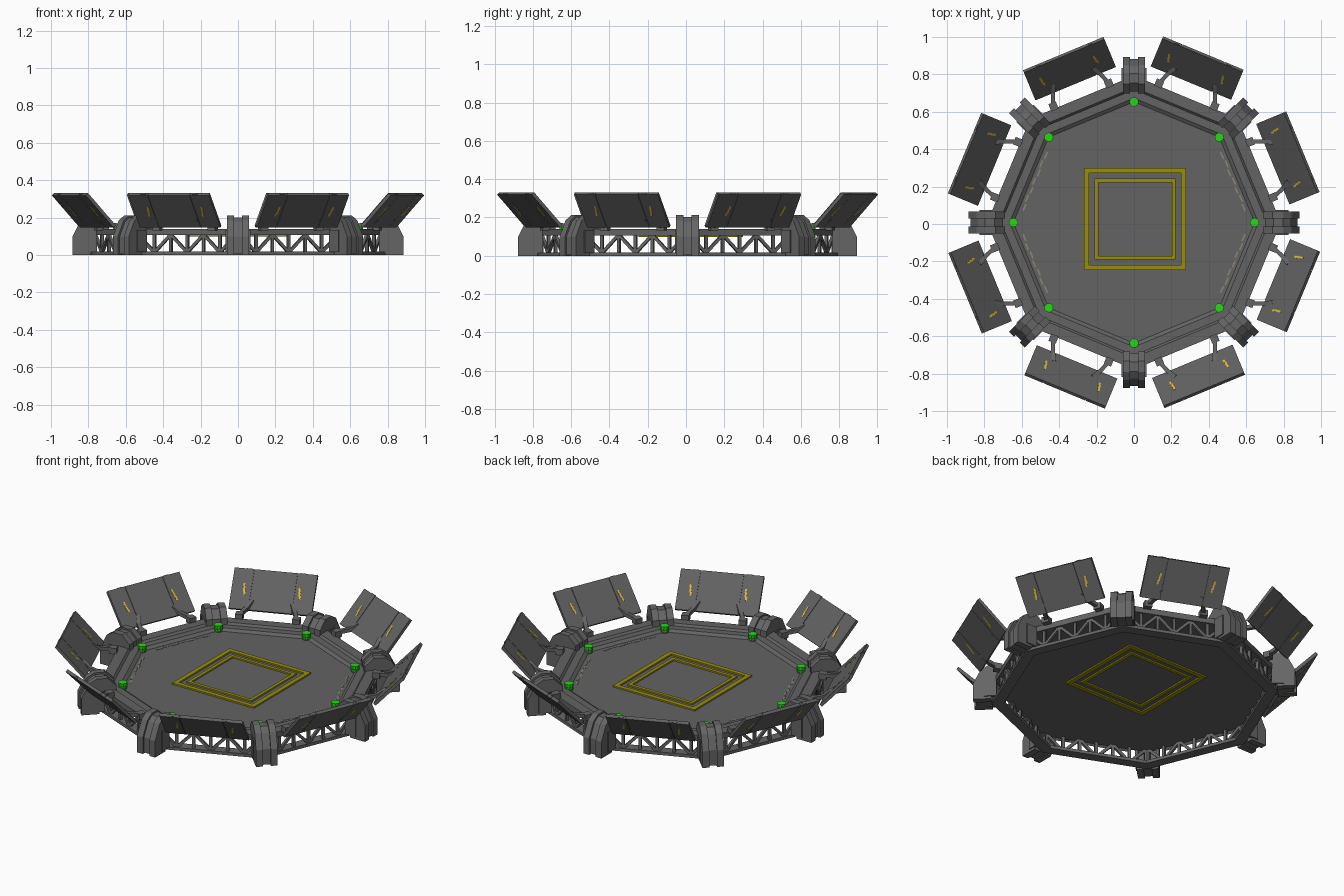
import bpy, bmesh, math
from mathutils import Matrix, Vector

if "Cube" in bpy.data.objects:
    bpy.data.objects.remove(bpy.data.objects["Cube"])

def mat(name, c):
    m = bpy.data.materials.new(name)
    m.diffuse_color = (*c, 1)
    m.use_nodes = True
    m.node_tree.nodes["Principled BSDF"].inputs["Base Color"].default_value = m.diffuse_color
    return m

GREY = mat("deck grey", (0.125, 0.125, 0.125))
STEEL = mat("steel grey", (0.13, 0.13, 0.13))
PANEL = mat("panel grey", (0.12, 0.12, 0.12))
OLIVE = mat("olive yellow", (0.31, 0.27, 0.004))
MARK = mat("bright yellow", (0.72, 0.47, 0.05))
TAN = mat("worn tan", (0.27, 0.23, 0.16))
GREEN = mat("signal green", (0.02, 0.68, 0.008))

T = Matrix.Translation
def R(deg, axis): return Matrix.Rotation(math.radians(deg), 4, axis)

def finish(bm, name, m):
    bmesh.ops.recalc_face_normals(bm, faces=bm.faces)
    me = bpy.data.meshes.new(name)
    bm.to_mesh(me)
    bm.free()
    me.materials.append(m)
    ob = bpy.data.objects.new(name, me)
    bpy.context.collection.objects.link(ob)

def box(bm, M, x, y, z, sx, sy, sz):
    """box centred at x,y,z with full sizes, in frame M"""
    bmesh.ops.create_cube(bm, size=1, matrix=M @ T((x, y, z)) @ Matrix.Diagonal((sx, sy, sz, 1)))

def bar(bm, M, p, q, w):
    p, q = Vector(p), Vector(q)
    d = q - p
    rot = d.to_track_quat('Z', 'X').to_matrix().to_4x4()
    box(bm, M @ T((p + q) / 2) @ rot, 0, 0, 0, w, w, d.length)

def prism(bm, M, prof, y0, y1):
    """extrude an (x,z) profile along y"""
    a = [bm.verts.new(M @ Vector((x, y0, z))) for x, z in prof]
    b = [bm.verts.new(M @ Vector((x, y1, z))) for x, z in prof]
    bm.faces.new(a)
    bm.faces.new(b[::-1])
    n = len(prof)
    for i in range(n):
        bm.faces.new((a[i], b[i], b[(i + 1) % n], a[(i + 1) % n]))

def octagon_ring(name, prof, m, C):
    """revolve a closed (r,z) profile in 8 steps, corners on the axes"""
    bm = bmesh.new()
    rings = [[bm.verts.new(C @ R(45 * k, 'Z') @ Vector((r, 0, z))) for r, z in prof] for k in range(8)]
    n = len(prof)
    for k in range(8):
        a, b = rings[k], rings[(k + 1) % 8]
        for i in range(n):
            j = (i + 1) % n
            if prof[i][0] < 1e-4 and prof[j][0] < 1e-4:
                continue
            bm.faces.new((a[i], b[i], b[j], a[j]))
    bmesh.ops.remove_doubles(bm, verts=bm.verts, dist=1e-5)
    finish(bm, name, m)

C = T((0, 0.008, 0))                                    # slight offset of the platform
CORNERS = [C @ R(45 * k, 'Z') for k in range(8)]
SIDES = [C @ R(45 * k + 22.5, 'Z') for k in range(8)]

# deck with stepped rim, and the open bottom ring
octagon_ring("deck", [(0, .115), (.645, .115), (.665, .128), (.71, .128), (.722, .14),
                      (.785, .14), (.785, .106), (.715, .106), (0, .106)], GREY, C)
octagon_ring("base_ring", [(.72, 0), (.785, 0), (.785, .018), (.72, .018)], STEEL, C)

# truss between deck and base ring
bm = bmesh.new()
for M in SIDES:
    for i in range(7):
        t = -0.285 + 0.095 * i
        bar(bm, M, (.708, t, .012), (.708, t, .112), .016)
        if i < 6:
            z0, z1 = (.014, .110) if i % 2 else (.110, .014)
            bar(bm, M, (.708, t, z0), (.708, t + .095, z1), .016)
finish(bm, "truss", STEEL)

# corner pillars: two side ribs and a slightly smaller middle rib
bm = bmesh.new()
prof = [(.785, 0), (.885, 0), (.885, .10), (.842, .185), (.80, .212), (.74, .212), (.69, .165), (.69, .125), (.785, .125)]
mid = [(.78, .005), (.873, .005), (.873, .098), (.834, .176), (.797, .202), (.745, .202), (.70, .16), (.70, .125), (.78, .125)]
for M in CORNERS:
    prism(bm, M, prof, -.06, -.022)
    prism(bm, M, prof, .022, .06)
    prism(bm, M, mid, -.023, .023)
    for s in (-1, 1):
        box(bm, M, .79, s * .058, .075, .07, .016, .12)   # side gusset
finish(bm, "corner_pillars", STEEL)

# tilted panels, their arms and marks
panels, arms, marks = bmesh.new(), bmesh.new(), bmesh.new()
for M in SIDES:
    P = M @ T((.892, .004, .239)) @ R(-47, 'Y')
    for t, w in ((-.178, .110), (0, .240), (.178, .110)):
        box(panels, P, 0, t, 0, .236, w, .018)
    box(panels, P, 0, 0, 0, .23, .46, .010)
    for t in (-.15, .15):
        box(panels, P, .117, t, 0, .008, .03, .012)
    for t in (-.15, .16):                                # jagged marks on both faces
        for side in (-.0095, .0095):
            for dx, dy, sx in ((-.022, -.003, .022), (0, .002, .03), (.024, .005, .02)):
                box(marks, P, dx, t + dy, side, sx, .011, .003)
    for s in (-1, 1):
        box(arms, M, .738, s * .16, .150, .042, .042, .036)
        bar(arms, M, (.74, s * .16, .155), (.81, s * .135, .165), .022)
        bar(arms, M, (.805, s * .135, .163), (.85, s * .11, .195), .022)
finish(panels, "tilted_panels", PANEL)
finish(arms, "panel_arms", STEEL)
finish(marks, "panel_marks", MARK)

# landing square: two nested frames, passing through the deck
bm = bmesh.new()
S = T((.006, .026, .111))
for h, w in ((.273, .027), (.216, .020)):
    for k in range(4):
        box(bm, S @ R(90 * k, 'Z'), h - w / 2, -w / 2, 0, w, 2 * h - w, .026)
finish(bm, "landing_square", OLIVE)

# corner lamps with dark sockets
lamps, sockets = bmesh.new(), bmesh.new()
for M in CORNERS:
    for b, r, z, d in ((lamps, .025, .147, .016), (lamps, .025, .130, .008), (sockets, .021, .127, .03)):
        bmesh.ops.create_cone(b, cap_ends=True, segments=10, radius1=r, radius2=r, depth=d,
                              matrix=M @ T((.645, 0, z)))
finish(lamps, "corner_lamps", GREEN)
finish(sockets, "lamp_sockets", STEEL)

# worn stripe dashes along the left and right deck edges
bm = bmesh.new()
for k in (0, 3, 4, 7):
    for i in range(7):
        box(bm, SIDES[k], .572 + .006 * (i % 2), -.15 + .05 * i, .1155, .009, .04, .003)
finish(bm, "worn_stripes", TAN)
